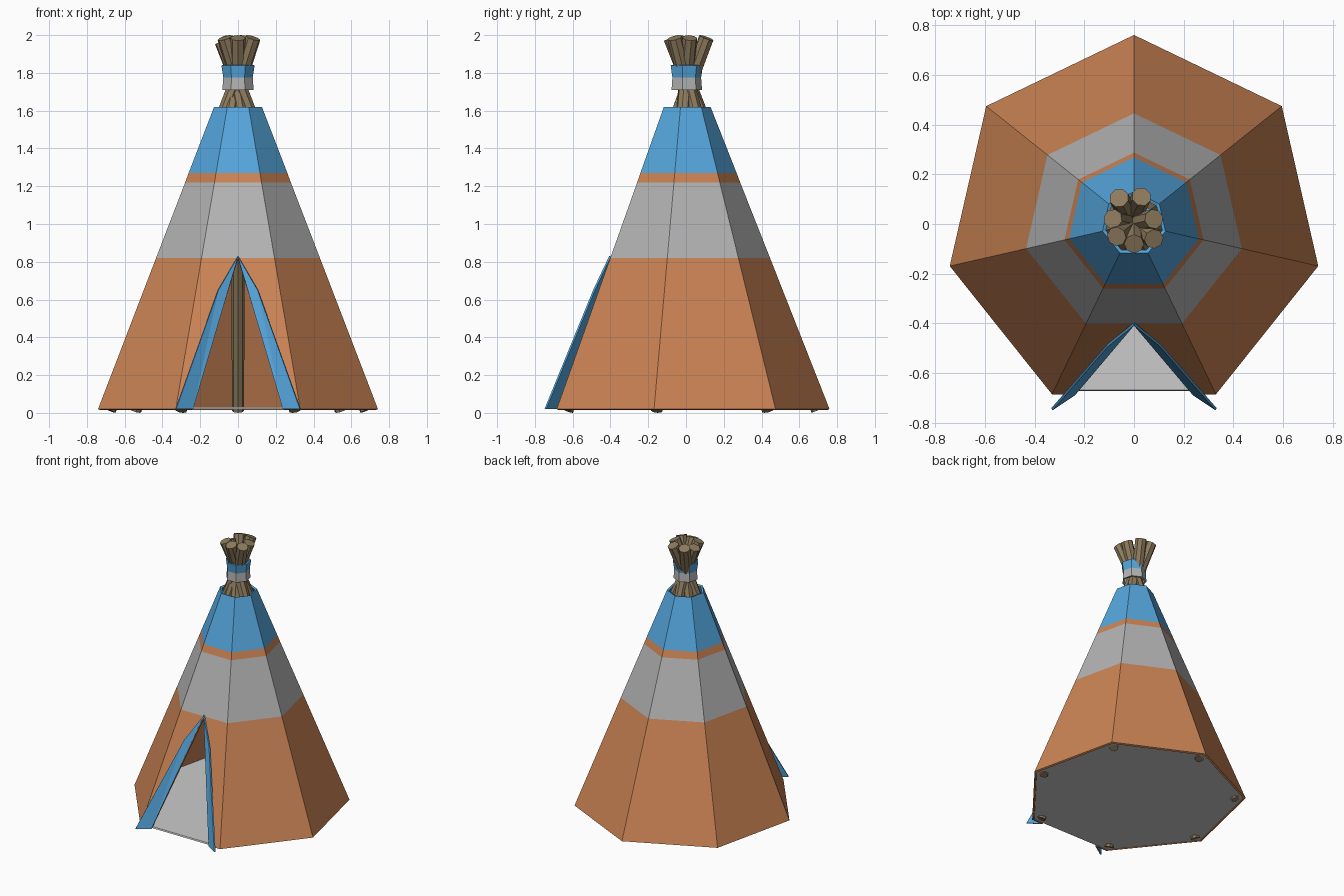
import bpy, bmesh, math
from mathutils import Vector

if "Cube" in bpy.data.objects:
    bpy.data.objects.remove(bpy.data.objects["Cube"])

N = 7


def mat(name, c):
    m = bpy.data.materials.new(name)
    m.diffuse_color = (*c, 1)
    m.use_nodes = True
    m.node_tree.nodes["Principled BSDF"].inputs["Base Color"].default_value = m.diffuse_color
    return m


ORANGE = mat("orange_cloth", (0.60, 0.23, 0.09))
GREY = mat("grey_cloth", (0.45, 0.45, 0.45))
BLUE = mat("blue_cloth", (0.09, 0.38, 0.72))
WOOD = mat("wood", (0.27, 0.20, 0.11))


def ring(r, z):
    """Heptagon with one corner at the back and a flat side at the front."""
    return [Vector((r * math.sin(2 * math.pi * i / N), r * math.cos(2 * math.pi * i / N), z))
            for i in range(N)]


def finish(name, bm, mats, thickness=0, offset=-1):
    me = bpy.data.meshes.new(name)
    bm.to_mesh(me)
    bm.free()
    ob = bpy.data.objects.new(name, me)
    bpy.context.collection.objects.link(ob)
    for m in mats:
        me.materials.append(m)
    if thickness:
        s = ob.modifiers.new("thickness", 'SOLIDIFY')
        s.thickness, s.offset = thickness, offset
    return ob


def banded(name, profile, mats, thickness, door=None):
    """Stacked heptagon bands; profile = (radius, z), door = half width at the base."""
    bm = bmesh.new()
    loops = [[bm.verts.new(p) for p in ring(r, z)] for r, z in profile]
    if door:
        mid = lambda a: (a[3].co + a[4].co) / 2
        peak = bm.verts.new(mid(loops[1]))
        foot = mid(loops[0])
        right, left = [bm.verts.new(foot + Vector((s * door, 0, 0))) for s in (1, -1)]
    for b in range(len(loops) - 1):
        lo, hi = loops[b], loops[b + 1]
        for i in range(N):
            j = (i + 1) % N
            if door and i == 3 and b == 0:
                faces = [(lo[i], hi[i], peak, right), (left, peak, hi[j], lo[j])]
            elif door and i == 3 and b == 1:
                faces = [(lo[i], hi[i], hi[j], lo[j], peak)]
            else:
                faces = [(lo[i], hi[i], hi[j], lo[j])]
            for f in faces:
                bm.faces.new(f).material_index = b
    return finish(name, bm, mats, thickness)


# Tent cover with coloured bands and a door slit, plus the tie around the poles
banded("tent_cover", [(0.76, 0.02), (0.445, 0.82), (0.287, 1.22), (0.268, 1.27), (0.13, 1.62)],
       [ORANGE, GREY, ORANGE, BLUE], 0.015, door=0.245)
banded("pole_tie", [(0.085, 1.71), (0.08, 1.775), (0.09, 1.84)], [GREY, BLUE], 0.012)

# Floor
bm = bmesh.new()
low = [bm.verts.new(p) for p in ring(0.745, 0.02)]
top = [bm.verts.new(p) for p in ring(0.741, 0.03)]
bm.faces.new(low)
bm.faces.new(top[::-1])
for i in range(N):
    j = (i + 1) % N
    bm.faces.new((low[i], top[i], top[j], low[j]))
finish("floor", bm, [])

# Door flaps folded outwards
for side, label in ((1, "right"), (-1, "left")):
    bm = bmesh.new()
    pts = [(0, -0.402, 0.83), (0.24, -0.685, 0.02), (0.33, -0.745, 0.02), (0.105, -0.487, 0.65)]
    v = [bm.verts.new((side * x, y, z)) for x, y, z in pts]
    bm.faces.new((v[0], v[1], v[3]))
    bm.faces.new((v[1], v[2], v[3]))
    if side < 0:
        bmesh.ops.reverse_faces(bm, faces=bm.faces)
    finish("door_flap_" + label, bm, [BLUE], 0.01, 0)

# Tapered poles, each crossing the middle to the opposite side at the top
tops = [(0, -0.08), (-0.07, -0.05), (-0.085, 0.02), (-0.06, 0.105),
        (0.03, 0.11), (0.08, 0.02), (0.08, -0.06)]
for i, (base, (x, y)) in enumerate(zip(ring(0.695, 0.012), tops)):
    tip = Vector((x, y, 1.985 if i != 2 else 1.965))
    d = tip - base
    bpy.ops.mesh.primitive_cone_add(vertices=8, radius1=0.032, radius2=0.04, depth=d.length,
                                    location=(base + tip) / 2,
                                    rotation=d.to_track_quat('Z', 'Y').to_euler())
    ob = bpy.context.object
    ob.name = f"pole_{i + 1}"
    ob.data.materials.append(WOOD)
